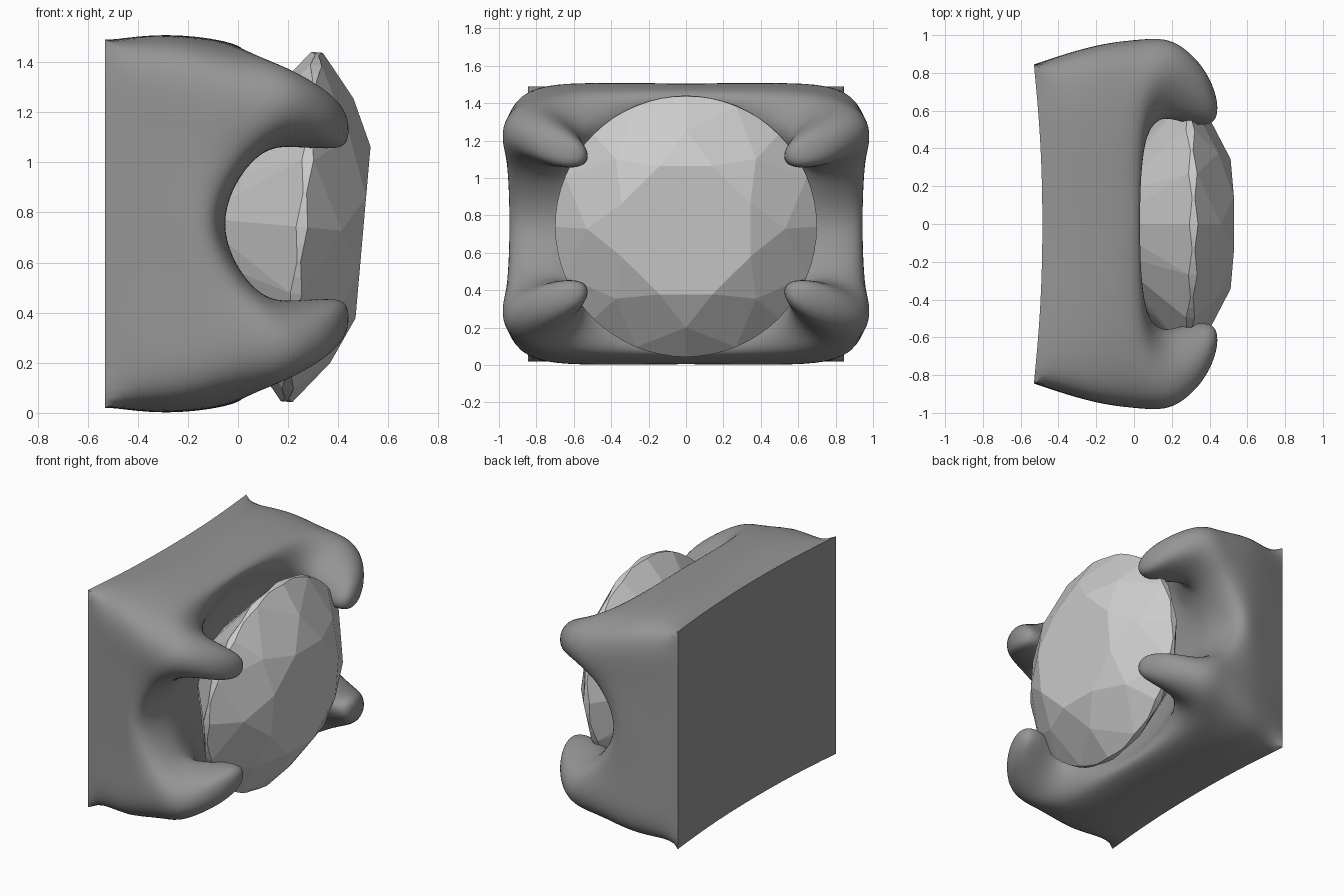
import bpy, bmesh
from math import sin, cos, radians, pi
from mathutils import Vector, Matrix

if "Cube" in bpy.data.objects:
    bpy.data.objects.remove(bpy.data.objects["Cube"])

ZC = 0.755  # mid height of the setting


def finish(bm, name):
    bmesh.ops.recalc_face_normals(bm, faces=bm.faces[:])
    me = bpy.data.meshes.new(name)
    bm.to_mesh(me)
    bm.free()
    ob = bpy.data.objects.new(name, me)
    bpy.context.collection.objects.link(ob)
    return ob


# ---- setting: one quarter as loops of (x, y, height above middle) ----
back = [(-.53, .845, 0), (-.53, .845, .42), (-.53, .845, .735), (-.497, .45, .735), (-.485, 0, .735)]
back_mid = [(-.485, 0, 0), (-.497, .45, 0), (-.497, .45, .42), (-.485, 0, .42)]
wall = [(-.27, .92, 0), (-.25, .925, .40), (-.23, .89, .695), (-.25, .47, .75), (-.25, 0, .75)]
rim_out = [(-.11, .93, 0), (.02, .945, .29), (.05, .945, .58), (.03, .66, .695), (0, 0, .71)]
rim_in = [(-.06, .72, 0), (.06, .70, .26), (.10, .58, .38), (.07, .46, .55), (.02, 0, .64)]
bowl = [(-.06, .56, 0), (-.02, .54, .22), (0, .45, .34), (-.02, .36, .43), (-.05, 0, .50)]
floor = [(-.07, 0, 0), (-.07, .3, 0), (-.06, .3, .25), (-.07, 0, .25)]
# prong sections run rim_out[1..3] then rim_in[3..1]
prong = [(.22, .92, .39), (.23, .935, .545), (.22, .78, .61), (.22, .60, .50), (.22, .55, .35), (.22, .69, .305)]
tip = [(.38, .76, .335), (.395, .78, .45), (.38, .69, .505), (.40, .56, .44), (.43, .54, .345), (.40, .62, .305)]

quads = []


def bridge(a, b, closed=False):
    n = len(a)
    for i in range(n if closed else n - 1):
        j = (i + 1) % n
        quads.append([a[i], a[j], b[j], b[i]])


def cap(r, c):
    quads.extend([[c[0], c[1], c[2], c[3]], [c[1], r[0], r[1], c[2]],
                  [c[2], r[1], r[2], r[3]], [c[3], c[2], r[3], r[4]]])


cap(back, back_mid)
bridge(back, wall)
bridge(wall, rim_out)
for i in (0, 3):
    quads.append([rim_out[i], rim_out[i + 1], rim_in[i + 1], rim_in[i]])
bridge(rim_in, bowl)
cap(bowl, floor)
base = rim_out[1:4] + rim_in[3:0:-1]
bridge(base, prong, True)
bridge(prong, tip, True)
quads += [[tip[0], tip[1], tip[4], tip[5]], [tip[1], tip[2], tip[3], tip[4]]]

bm = bmesh.new()
seen = {}
crease = bm.edges.layers.float.new("crease_edge")
vcrease = bm.verts.layers.float.new("crease_vert")


def vert(p):
    if p not in seen:
        seen[p] = bm.verts.new((p[0], p[1], p[2] + ZC))
    return seen[p]


for sy in (1, -1):
    for sz in (1, -1):
        for q in quads:
            bm.faces.new([vert((x, y * sy, z * sz)) for x, y, z in q])
        ring = [vert((x, y * sy, z * sz)) for x, y, z in back]
        for a, b in zip(ring, ring[1:]):
            bm.edges.get((a, b))[crease] = 1
        ring[2][vcrease] = 1

setting = finish(bm, "prong_setting")
for p in setting.data.polygons:
    p.use_smooth = True
sub = setting.modifiers.new("smooth", 'SUBSURF')
sub.levels = sub.render_levels = 3

# push the cage outward until the smoothed surface meets the measured points
goal = [v.co.copy() for v in setting.data.vertices]
for step in range(3):
    bpy.context.view_layer.update()
    dg = bpy.context.evaluated_depsgraph_get()
    now = [v.co.copy() for v in setting.evaluated_get(dg).data.vertices[:len(goal)]]
    for v, g, n in zip(setting.data.vertices, goal, now):
        v.co += (g - n) * .7
    setting.data.update()
    setting.update_tag()
bpy.ops.object.select_all(action='DESELECT')
setting.select_set(True)
bpy.context.view_layer.objects.active = setting
bpy.ops.object.modifier_apply(modifier="smooth")
bpy.ops.object.shade_smooth_by_angle(angle=radians(40))
dark = bpy.data.materials.new("dark_metal")
dark.diffuse_color = (.3, .3, .3, 1)
dark.use_nodes = True
dark.node_tree.nodes["Principled BSDF"].inputs["Base Color"].default_value = dark.diffuse_color
setting.data.materials.append(dark)

# ---- gem: round brilliant, built along +x ----
bm = bmesh.new()
R, N = .70, 64


def pt(h, r, deg):
    a = radians(deg)
    return bm.verts.new((h, r * sin(a), r * cos(a)))


table = [pt(.245, .372, 45 * k + 22.5) for k in range(8)]
star = [pt(.16, .53, 45 * k) for k in range(8)]
low = [pt(-.43, .20, 45 * k) for k in range(8)]
culet = bm.verts.new((-.57, 0, 0))
wave = [.008 * cos(16 * 2 * pi * i / N) for i in range(N)]
top = [pt(.015 + wave[i], R, 360 * i / N) for i in range(N)]
bot = [pt(-.015 - wave[i], R, 360 * i / N) for i in range(N)]
bm.faces.new(table)
for i in range(N):
    j = (i + 1) % N
    bm.faces.new([top[i], top[j], bot[j], bot[i]])
for k in range(8):
    n = (k + 1) % 8
    g = 8 * k
    bm.faces.new([table[k - 1], star[k], table[k]])
    bm.faces.new([table[k], star[k], top[g + 4], star[n]])
    bm.faces.new([culet, low[k], bot[g + 4], low[n]])
    for ring, inner in ((top, star), (bot, low)):
        bm.faces.new([inner[k]] + ring[g:g + 5])
        bm.faces.new([inner[n]] + [ring[(g + i) % N] for i in range(4, 9)])
gem = finish(bm, "gem")
gem.matrix_world = Matrix.Translation(Vector((.255, 0, .742))) @ Matrix.Rotation(radians(5), 4, 'Y')
